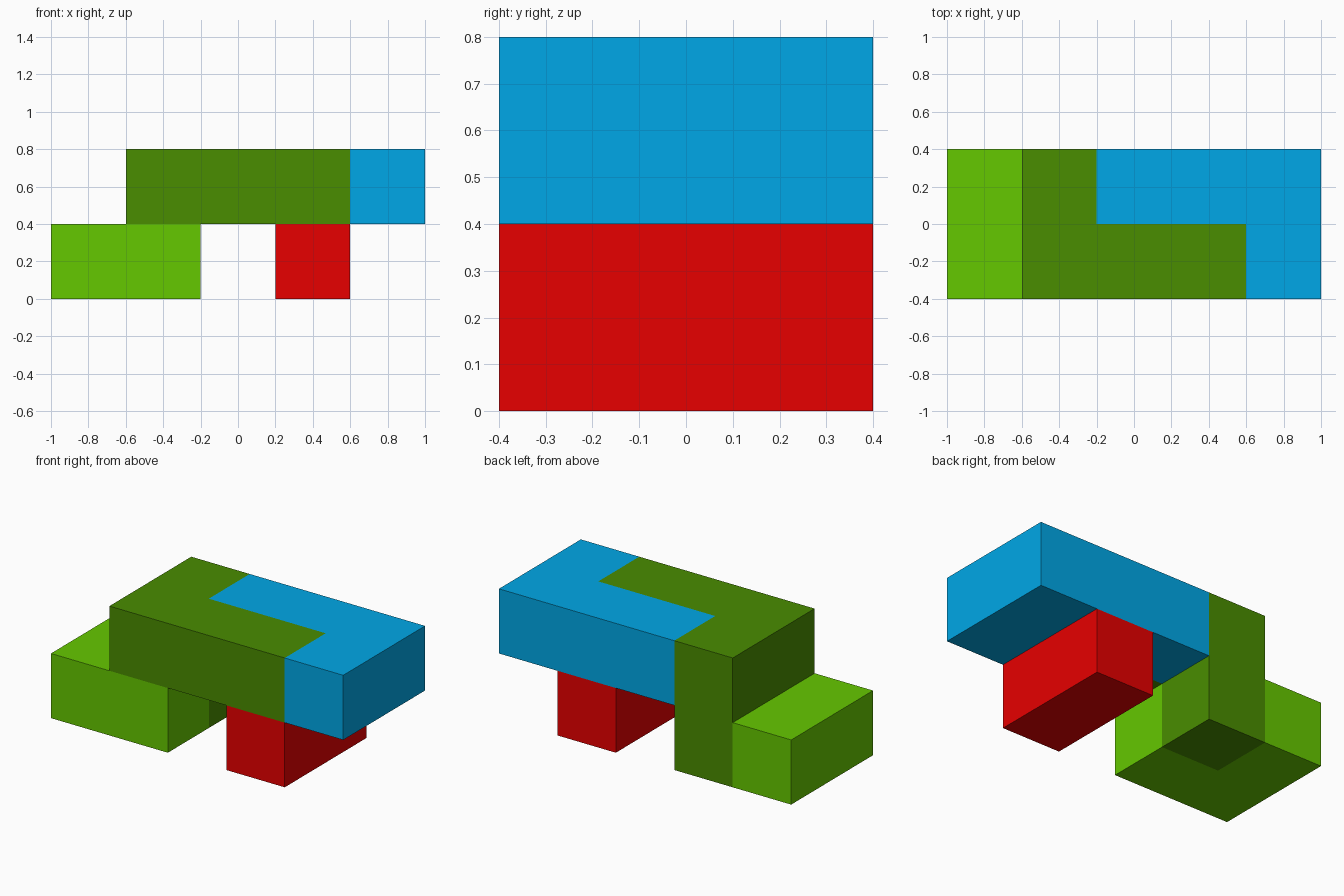
import bpy, bmesh
from mathutils import Vector

if "Cube" in bpy.data.objects:
    bpy.data.objects.remove(bpy.data.objects["Cube"])

CELL = 0.4                          # every block is made of 0.4 unit cubes
ORIGIN = Vector((-1.0, -0.4, 0.0))  # left, front, bottom corner of the grid
DIRS = [(1, 0, 0), (-1, 0, 0), (0, 1, 0), (0, -1, 0), (0, 0, 1), (0, 0, -1)]


def block(name, color_name, color, cells):
    """One solid block: the outer skin of a set of (x, y, z) grid cells."""
    bm = bmesh.new()
    for c in cells:
        for d in DIRS:
            if tuple(a + b for a, b in zip(c, d)) in cells:
                continue
            n = Vector(d)
            u = Vector((d[1], d[2], d[0]))
            w = n.cross(u)
            mid = Vector(c) + Vector((0.5, 0.5, 0.5)) + n / 2
            corners = [mid + (u * a + w * b) / 2
                       for a, b in ((-1, -1), (1, -1), (1, 1), (-1, 1))]
            bm.faces.new([bm.verts.new(ORIGIN + p * CELL) for p in corners])
    bmesh.ops.remove_doubles(bm, verts=bm.verts, dist=0.001)
    # merge coplanar squares into clean flat faces
    bmesh.ops.dissolve_limit(bm, angle_limit=0.01, verts=bm.verts, edges=bm.edges)
    mesh = bpy.data.meshes.new(name)
    bm.to_mesh(mesh)
    bm.free()
    mat = bpy.data.materials.new(color_name)
    mat.diffuse_color = (*color, 1)
    mat.use_nodes = True
    mat.node_tree.nodes["Principled BSDF"].inputs["Base Color"].default_value = mat.diffuse_color
    mesh.materials.append(mat)
    bpy.context.collection.objects.link(bpy.data.objects.new(name, mesh))


# low L-shaped block at the left
block("left_foot_block", "light green", (0.13, 0.578, 0.0),
      {(0, 0, 0), (0, 1, 0), (1, 0, 0)})
# upper L with a leg reaching down to the ground at the back
block("upper_block_with_leg", "dark green", (0.067, 0.266, 0.0),
      {(1, 1, 0), (1, 1, 1), (1, 0, 1), (2, 0, 1), (3, 0, 1)})
# upper L at the right
block("upper_right_block", "blue", (0.0, 0.402, 0.823),
      {(2, 1, 1), (3, 1, 1), (4, 1, 1), (4, 0, 1)})
# supporting bar under the right half
block("right_foot_block", "red", (0.814, 0.0, 0.0),
      {(3, 0, 0), (3, 1, 0)})
